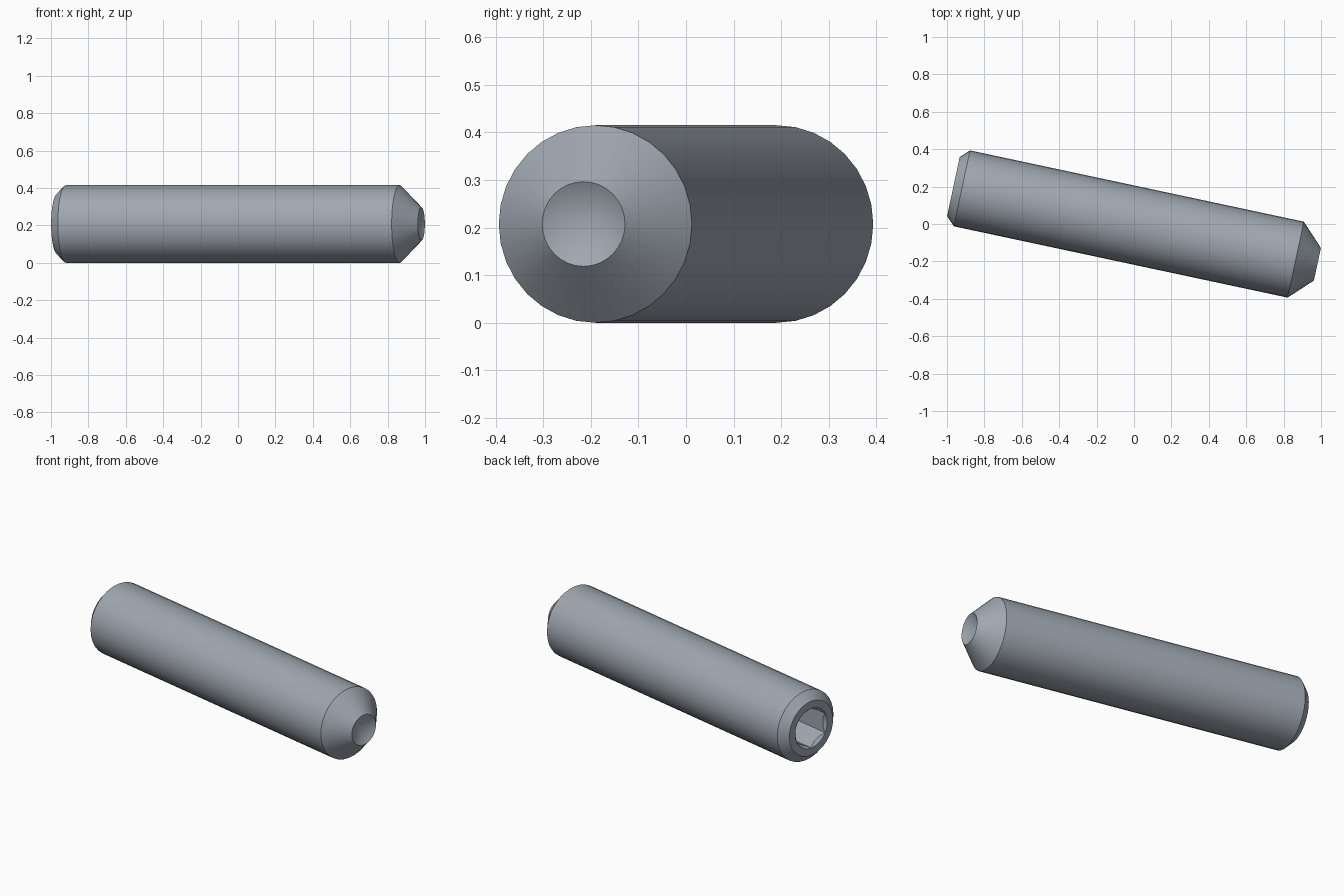
import bpy
import bmesh
from math import pi, radians, sin, cos
from mathutils import Matrix

cube = bpy.data.objects.get("Cube")
if cube:
    bpy.data.objects.remove(cube, do_unlink=True)

LENGTH = 1.99
RADIUS = 0.2075
END = LENGTH / 2
FACE_R = 0.161      # flat ring around the socket
CUP_R = 0.089       # rim of the cup point
HEX_R = 0.117       # socket corner radius

steel = bpy.data.materials.new("steel_grey")
steel.use_nodes = True
colour = (0.35, 0.39, 0.44, 1)
steel.diffuse_color = colour
steel.node_tree.nodes["Principled BSDF"].inputs["Base Color"].default_value = colour


def lathe(name, profile, sides, start=0.0):
    """Revolve (x, radius) points around the x axis; radius 0 closes to a tip."""
    bm = bmesh.new()
    rings = []
    for x, r in profile:
        count = sides if r > 0 else 1
        rings.append([bm.verts.new((x, r * cos(start + 2 * pi * i / sides),
                                    r * sin(start + 2 * pi * i / sides)))
                      for i in range(count)])
    for a, b in zip(rings, rings[1:]):
        for i in range(sides):
            j = (i + 1) % sides
            if len(b) == 1:
                bm.faces.new((a[i], a[j], b[0]))
            else:
                bm.faces.new((a[i], a[j], b[j], b[i]))
    for ring in (rings[0], rings[-1]):
        if len(ring) > 1:
            bm.faces.new(ring)
    bmesh.ops.recalc_face_normals(bm, faces=bm.faces)
    mesh = bpy.data.meshes.new(name)
    bm.to_mesh(mesh)
    bm.free()
    mesh.materials.append(steel)
    obj = bpy.data.objects.new(name, mesh)
    bpy.context.collection.objects.link(obj)
    return obj


# Threadless screw body: chamfered socket end, long shank, hollow cup point
body = lathe("set_screw_body", [
    (-END, FACE_R),
    (-END + RADIUS - FACE_R, RADIUS),
    (END - (RADIUS - CUP_R), RADIUS),
    (END, CUP_R),
    (END - 0.051, 0),
], 32)

# Hexagonal socket and its countersunk mouth
cutters = [
    lathe("hex_socket_cutter", [(-END - 0.02, HEX_R), (-END + 0.26, HEX_R)],
          6, pi / 2),
    lathe("countersink_cutter", [(-END - 0.01, 0.128), (-END + 0.03, 0.088)], 48),
]
bpy.context.view_layer.objects.active = body
body.select_set(True)
for cutter in cutters:
    cutter.hide_render = True
    cut = body.modifiers.new(cutter.name, 'BOOLEAN')
    cut.operation = 'DIFFERENCE'
    cut.solver = 'EXACT'
    cut.object = cutter
    bpy.ops.object.modifier_apply(modifier=cut.name)
    bpy.data.objects.remove(cutter, do_unlink=True)

# Smooth round sides, crisp edges
bpy.ops.object.shade_smooth_by_angle(angle=radians(30))

# Lay the screw on the ground, turned slightly
body.data.transform(Matrix.Translation((0.0075, -0.0075, RADIUS))
                    @ Matrix.Rotation(radians(-12.05), 4, 'Z'))
